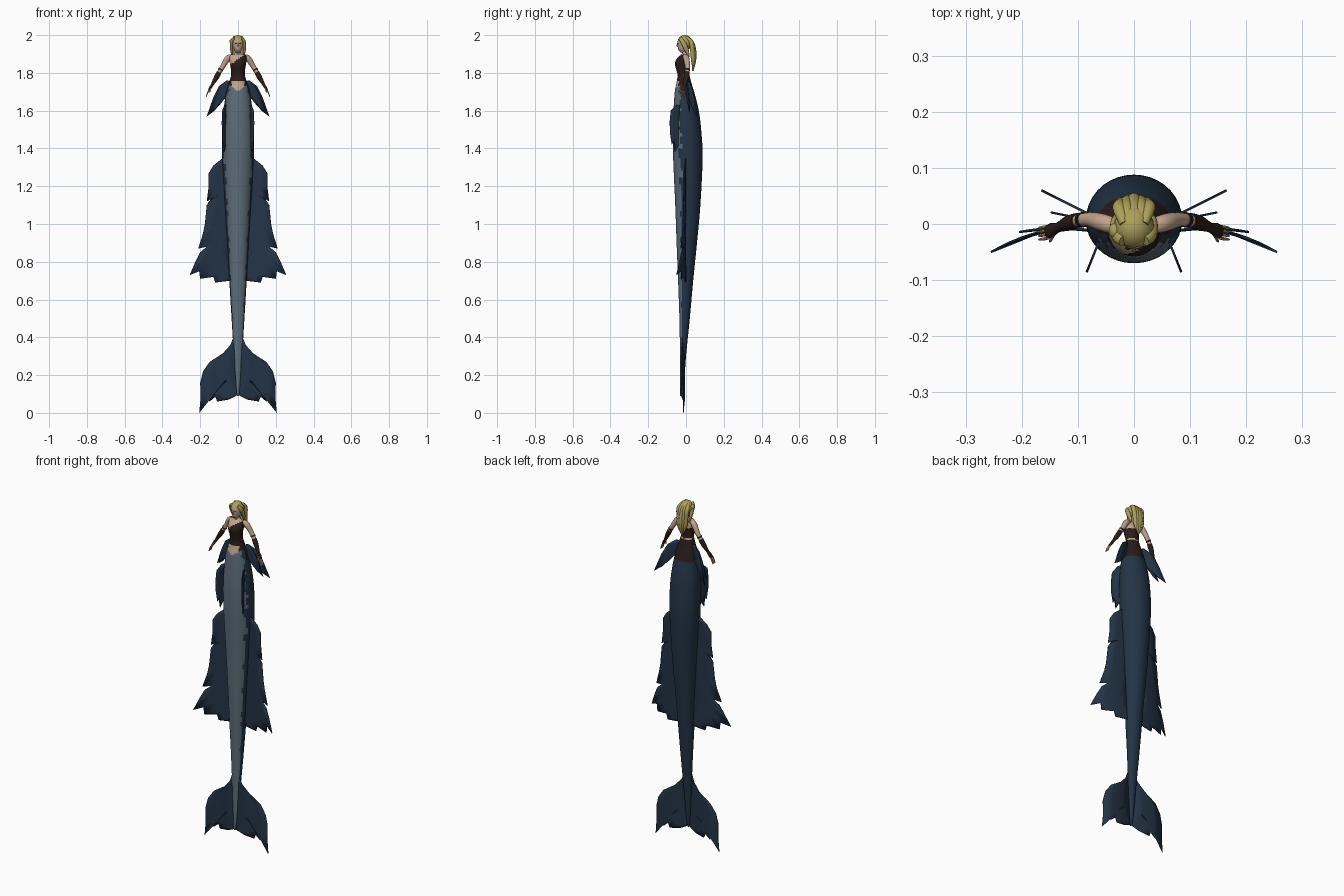
import bpy, bmesh, math
from mathutils import Vector

if "Cube" in bpy.data.objects:
    bpy.data.objects.remove(bpy.data.objects["Cube"])


def material(name, color):
    mat = bpy.data.materials.new(name)
    mat.use_nodes = True
    mat.diffuse_color = (*color, 1)
    mat.node_tree.nodes["Principled BSDF"].inputs["Base Color"].default_value = (*color, 1)
    return mat


BLUE = material("deep blue scales", (.017, .034, .062))
BELLY = material("pale belly scales", (.11, .155, .195))
SKIN = material("skin", (.55, .37, .26))
HAIR = material("golden hair", (.42, .35, .1))
BROWN = material("dark brown leather", (.024, .012, .01))


def finish(name, bm, mats, rule=None):
    """Turn a bmesh into a smooth object, colouring faces by a rule."""
    bmesh.ops.recalc_face_normals(bm, faces=bm.faces)
    if rule:
        for face in bm.faces:
            face.material_index = rule(face.calc_center_median(), face.normal)
    mesh = bpy.data.meshes.new(name)
    bm.to_mesh(mesh)
    bm.free()
    obj = bpy.data.objects.new(name, mesh)
    bpy.context.collection.objects.link(obj)
    for mat in mats:
        mesh.materials.append(mat)
    bpy.ops.object.select_all(action='DESELECT')
    obj.select_set(True)
    bpy.context.view_layer.objects.active = obj
    bpy.ops.object.shade_smooth_by_angle(angle=math.radians(50))
    return obj


def refine(rows, steps):
    """Smooth curve through rows of numbers."""
    out = []
    last = len(rows) - 1
    for i in range(last):
        a, b, c, d = (rows[max(0, min(last, i + k))] for k in (-1, 0, 1, 2))
        for s in range(steps):
            t = s / steps
            out.append([q + t * (r - p) / 2 + t * t * (2 * p - 5 * q + 4 * r - w) / 2
                        + t ** 3 * (3 * q - p - 3 * r + w) / 2
                        for p, q, r, w in zip(a, b, c, d)])
    return out + [list(rows[-1])]


def tube(name, rows, mats, rule=None, segs=12, steps=4):
    """Loft ellipses along a path; each row is x, y, z, width, depth."""
    rows = refine(rows, steps)
    bm = bmesh.new()
    rings = []
    for i, (x, y, z, w, d) in enumerate(rows):
        ahead, behind = rows[min(i + 1, len(rows) - 1)], rows[max(i - 1, 0)]
        along = (Vector(ahead[:3]) - Vector(behind[:3])).normalized()
        side = Vector((0, 1, 0)).cross(along).normalized()
        front = along.cross(side)
        angles = [math.tau * k / segs for k in range(segs)]
        rings.append([bm.verts.new(Vector((x, y, z)) + side * w * math.cos(a) + front * d * math.sin(a))
                      for a in angles])
    for lo, hi in zip(rings, rings[1:]):
        for k in range(segs):
            n = (k + 1) % segs
            bm.faces.new((lo[k], lo[n], hi[n], hi[k]))
    bm.faces.new(rings[0])
    bm.faces.new(rings[-1])
    return finish(name, bm, mats, rule)


def ball(name, center, size, mat, keep=None):
    bm = bmesh.new()
    bmesh.ops.create_uvsphere(bm, u_segments=20, v_segments=14, radius=1)
    if keep:
        drop = [f for f in bm.faces if not keep(f.calc_center_median())]
        bmesh.ops.delete(bm, geom=drop, context='FACES')
    for v in bm.verts:
        v.co = Vector(center) + v.co * Vector(size)
    return finish(name, bm, [mat])


def fin(name, edge, root, top, bottom, place):
    """Thin mirrored membrane from a straight root to a ragged edge."""
    bm = bmesh.new()
    strips = []
    for i, (reach, z) in enumerate(edge):
        rz = top + (bottom - top) * i / (len(edge) - 1)
        strips.append([bm.verts.new((*place(root + (reach - root) * t), rz + (z - rz) * t))
                       for t in (0, .35, .7, 1)])
    for a, b in zip(strips, strips[1:]):
        for k in range(3):
            bm.faces.new((a[k], b[k], b[k + 1], a[k + 1]))
    obj = finish(name, bm, [BLUE])
    solid = obj.modifiers.new("thickness", 'SOLIDIFY')
    solid.thickness, solid.offset = .004, 0
    obj.modifiers.new("mirror", 'MIRROR')


# Tail: height, half width, front and back
profile = [(1.78, .038, -.045, .02), (1.74, .05, -.052, .03), (1.7, .062, -.06, .042),
           (1.6, .077, -.067, .067), (1.5, .085, -.07, .08), (1.35, .084, -.068, .088),
           (1.1, .07, -.057, .076), (.9, .057, -.05, .058), (.7, .046, -.042, .038),
           (.5, .034, -.035, .02), (.3, .022, -.032, 0), (.18, .014, -.033, -.008),
           (.09, .006, -.032, -.018)]


def tail_color(c, n):
    if c.y > -.02:
        return 2 if c.z > 1.67 else 0
    if c.z > 1.7 + abs(c.x) * .8:
        return 3 if c.z < 1.755 and abs(c.x) < .034 else 2
    ragged = .1 * math.sin(c.z * 95) + .06 * math.sin(c.z * 37 + c.x * 60)
    return 1 if n.y < -.55 + ragged else 0


tube("tail", [(0, (f + b) / 2, z, w, (b - f) / 2) for z, w, f, b in profile],
     [BLUE, BELLY, BROWN, SKIN], tail_color, segs=36, steps=7)

# Fins
side_edge = [(.08, 1.35), (.13, 1.31), (.155, 1.27), (.155, 1.2), (.165, 1.12), (.14, 1.14),
             (.165, 1.1), (.175, 1), (.185, .95), (.21, .87), (.165, .88), (.2, .85),
             (.225, .8), (.255, .73), (.205, .75), (.2, .71), (.13, .72), (.12, .69), (.04, .7)]
fin("side_fins", side_edge, .02, 1.35, .7, lambda a: (a, -.05 * (a / .255) ** 3))

fluke_edge = [(.02, .41), (.04, .36), (.08, .315), (.15, .27), (.185, .22), (.2, .16),
              (.198, .08), (.205, 0), (.175, .055), (.165, .085), (.15, .06), (.12, .085),
              (.11, .06), (.05, .07), (.01, .09)]
fin("tail_fluke", fluke_edge, .002, .42, .1, lambda a: (a, -.027 + .02 * math.sin(a * 12)))

hip_edge = [(.06, 1.76), (.1, 1.73), (.13, 1.67), (.165, 1.57), (.125, 1.6), (.1, 1.65), (.06, 1.68)]
for label, size, sweep in (("rear", 1, .5), ("front", .9, .2)):
    edge = [(a * size, 1.76 + (z - 1.76) * size) for a, z in hip_edge]
    fin(label + "_hip_fins", edge, .035, 1.75, 1.68, lambda a: (a, sweep * (a - .045)))

belly_edge = [(.05, 1.63), (.08, 1.6), (.086, 1.54), (.084, 1.48), (.075, 1.42),
              (.07, 1.44), (.06, 1.38), (.04, 1.42)]
fin("belly_fins", belly_edge, .03, 1.63, 1.42, lambda a: (.05 + .4 * a, -a))


# Torso with a one shouldered bodice
def torso_color(c, n):
    if c.y > -.01:
        return 0 if c.z < 1.85 and not 1.783 < c.z < 1.79 else 1
    return 0 if c.z < 1.872 + .7 * c.x else 1


tube("torso", [(0, -.012, 1.77, .04, .033), (0, -.013, 1.79, .036, .031), (0, -.017, 1.82, .038, .034),
               (0, -.02, 1.85, .043, .038), (0, -.013, 1.875, .046, .03), (0, -.008, 1.893, .042, .02),
               (0, -.007, 1.902, .018, .014), (0, -.01, 1.93, .012, .013)],
     [BROWN, SKIN], torso_color, segs=28, steps=5)

# Arms, gloves and fingers
for s, label in ((1, "left_"), (-1, "right_")):
    tube(label + "arm", [(s * .035, -.004, 1.888, .012, .014), (s * .055, .002, 1.875, .016, .016),
                         (s * .08, .008, 1.835, .013, .013), (s * .105, .005, 1.795, .011, .011)], [SKIN])
    tube(label + "glove", [(s * .1, .006, 1.803, .013, .014), (s * .115, .002, 1.775, .013, .014),
                           (s * .135, -.006, 1.74, .008, .009), (s * .147, -.011, 1.72, .007, .013),
                           (s * .155, -.014, 1.705, .005, .012)], [BROWN])
    tube(label + "arm_band", [(s * .09, .008, 1.82, .014, .014), (s * .094, .007, 1.813, .014, .014)], [BROWN])
    for k in range(4):
        y = -.004 - k * .007
        tube(label + "finger", [(s * .153, y, 1.71, .003, .003), (s * .163, y - .002, 1.69, .003, .003),
                                (s * .169, y - .003, 1.672, .002, .002)], [SKIN], segs=6)
    tube(label + "thumb", [(s * .143, -.017, 1.725, .004, .004), (s * .148, -.028, 1.705, .003, .003),
                           (s * .15, -.031, 1.695, .002, .002)], [SKIN], segs=6)
    ball(label + "eye", (s * .011, -.043, 1.955), (.005, .003, .0025), BROWN)
    ball(label + "ear", (s * .028, -.008, 1.95), (.004, .007, .01), SKIN)
    # Face framing lock
    tube(label + "side_lock", [(s * .02, -.03, 1.985, .008, .01), (s * .033, -.018, 1.965, .008, .012),
                               (s * .034, .002, 1.925, .008, .012), (s * .03, .015, 1.885, .003, .004)], [HAIR])

# Head
tube("head", [(0, -.026, 1.908, .006, .008), (0, -.022, 1.916, .016, .02), (0, -.016, 1.935, .025, .029),
              (0, -.012, 1.96, .029, .033), (0, -.01, 1.98, .024, .028), (0, -.01, 1.992, .01, .012)],
     [SKIN], segs=20)
tube("nose", [(0, -.044, 1.958, .002, .002), (0, -.047, 1.944, .004, .004), (0, -.044, 1.94, .003, .002)],
     [SKIN], segs=8)

# Hair: cap open at the face, side knot and long locks down the back
ball("hair_cap", (0, -.006, 1.96), (.036, .04, .04), HAIR, lambda c: c.y > -.3 or c.z > .45)
ball("hair_knot", (-.034, -.012, 1.968), (.011, .014, .013), HAIR)
for i in range(-2, 3):
    tube("back_lock", [(i * .008, 0, 1.988, .01, .008), (i * .013, .027, 1.965, .012, .012),
                       (i * .012, .042 - abs(i) * .004, 1.92, .012, .012),
                       (i * .01, .043 - abs(i) * .003, 1.87, .011, .011),
                       (i * .007, .036, 1.81 + abs(i) * .012, .003, .004)], [HAIR])
